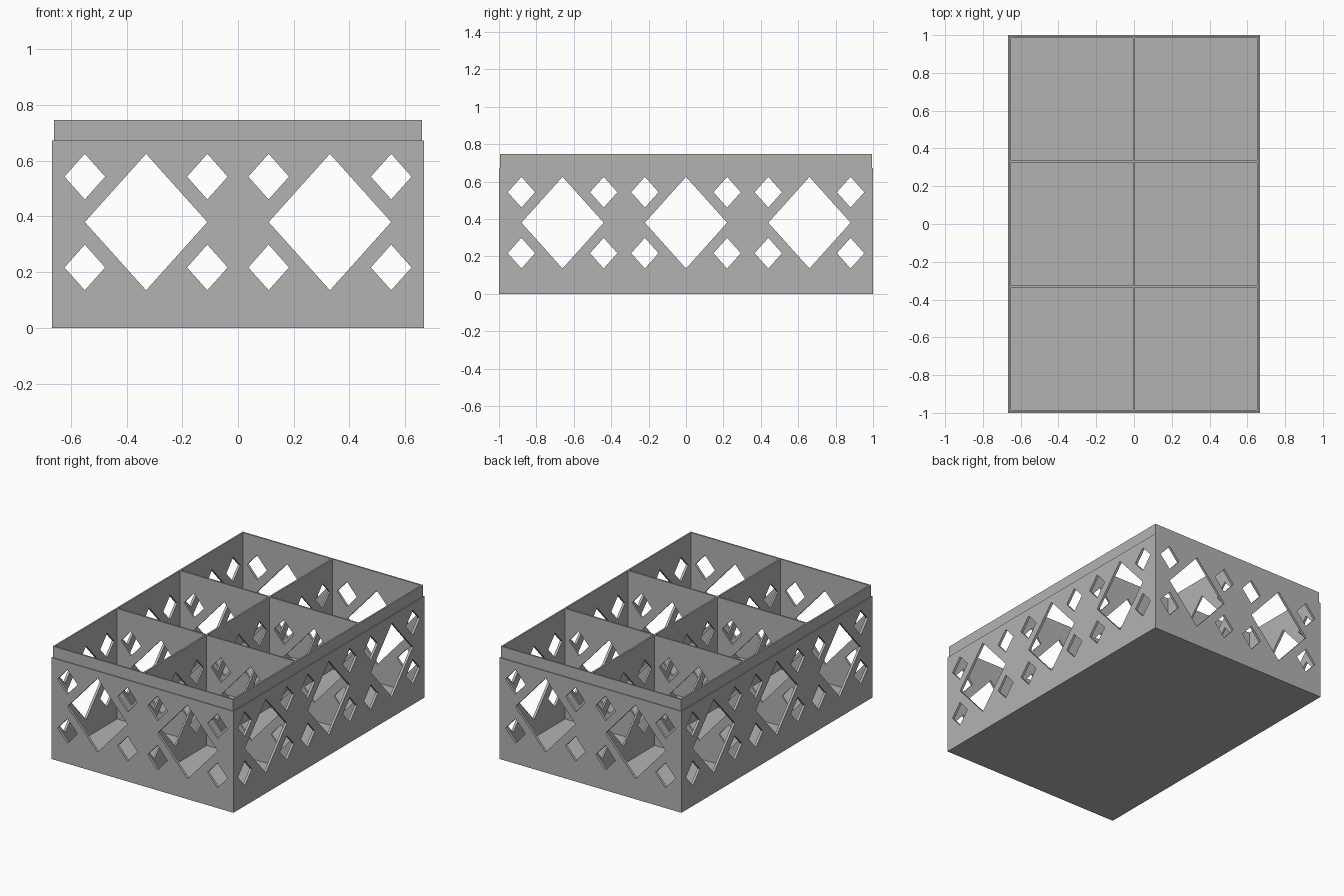
import bpy
import bmesh
import math
from mathutils import Matrix

cube = bpy.data.objects.get("Cube")
if cube:
    bpy.data.objects.remove(cube, do_unlink=True)

HX, HY = 0.667, 1.0          # half width and half depth
BODY, TOP = 0.672, 0.747     # shoulder and rim heights
STEP, WALL, DIV, FLOOR = 0.008, 0.016, 0.011, 0.016
PITCH, MID = 0.33, 0.38      # half cell spacing and lattice centre height

grey = bpy.data.materials.new("plain grey")
grey.diffuse_color = (0.45, 0.45, 0.45, 1)
grey.use_nodes = True
grey.node_tree.nodes["Principled BSDF"].inputs["Base Color"].default_value = (0.45, 0.45, 0.45, 1)


def make_object(name, bm):
    mesh = bpy.data.meshes.new(name)
    bmesh.ops.recalc_face_normals(bm, faces=bm.faces)
    bm.to_mesh(mesh)
    bm.free()
    mesh.materials.append(grey)
    obj = bpy.data.objects.new(name, mesh)
    bpy.context.collection.objects.link(obj)
    return obj


def add_box(bm, x0, x1, y0, y1, z0, z1):
    mat = Matrix.Translation(((x0 + x1) / 2, (y0 + y1) / 2, (z0 + z1) / 2))
    mat @= Matrix.Diagonal((x1 - x0, y1 - y0, z1 - z0, 1))
    return bmesh.ops.create_cube(bm, size=1, matrix=mat)


def add_diamond(bm, u, z, half_w, half_h, turn):
    # Four-sided prism running right through the crate
    points = [(u - half_w, z), (u, z - half_h), (u + half_w, z), (u, z + half_h)]
    verts = [bm.verts.new(turn @ Matrix.Translation((a, -1.2, b)).translation) for a, b in points]
    face = bm.faces.new(verts)
    out = bmesh.ops.extrude_face_region(bm, geom=[face])
    moved = [v for v in out["geom"] if isinstance(v, bmesh.types.BMVert)]
    bmesh.ops.translate(bm, verts=moved, vec=turn @ Matrix.Translation((0, 2.4, 0)).translation)


def lattice_cutter(name, centres, turn):
    # One large diamond per cell with four small ones around it
    bm = bmesh.new()
    for c in centres:
        add_diamond(bm, c, MID, 0.22, 0.245, turn)
        for sx in (-1, 1):
            for sz in (-1, 1):
                add_diamond(bm, c + sx * 0.22, MID + sz * 0.163, 0.073, 0.082, turn)
    return make_object(name, bm)


# Solid crate block with a stepped-in rim
bm = bmesh.new()
add_box(bm, -HX, HX, -HY, HY, 0, BODY)
bm.normal_update()
top = max(bm.faces, key=lambda f: f.calc_center_median().z)
bmesh.ops.inset_region(bm, faces=[top], thickness=STEP)
out = bmesh.ops.extrude_face_region(bm, geom=[top])
bmesh.ops.translate(bm, vec=(0, 0, TOP - BODY),
                    verts=[v for v in out["geom"] if isinstance(v, bmesh.types.BMVert)])
bmesh.ops.delete(bm, geom=[top], context="FACES_ONLY") if top.is_valid else None
crate = make_object("divided_crate", bm)

# Six compartments, leaving the thin dividers between them
bm = bmesh.new()
xs = [-HX + WALL, 0, HX - WALL]
ys = [-HY + WALL, -PITCH, PITCH, HY - WALL]


def spans(lines):
    for i in range(len(lines) - 1):
        low = lines[i] + (DIV / 2 if i else 0)
        high = lines[i + 1] - (DIV / 2 if i < len(lines) - 2 else 0)
        yield low, high


for x0, x1 in spans(xs):
    for y0, y1 in spans(ys):
        add_box(bm, x0, x1, y0, y1, FLOOR, 1)
pockets = make_object("compartment_cutter", bm)

# Diamond openings through end walls, side walls and dividers
ends = lattice_cutter("end_diamond_cutter", (-PITCH, PITCH), Matrix.Identity(3))
sides = lattice_cutter("side_diamond_cutter", (-2 * PITCH, 0, 2 * PITCH),
                       Matrix.Rotation(math.pi / 2, 3, "Z"))

for cutter in (pockets, ends, sides):
    mod = crate.modifiers.new(cutter.name, "BOOLEAN")
    mod.operation = "DIFFERENCE"
    mod.solver = "EXACT"
    mod.object = cutter
bpy.context.view_layer.objects.active = crate
crate.select_set(True)
for mod in list(crate.modifiers):
    bpy.ops.object.modifier_apply(modifier=mod.name)
for cutter in (pockets, ends, sides):
    bpy.data.objects.remove(cutter, do_unlink=True)
